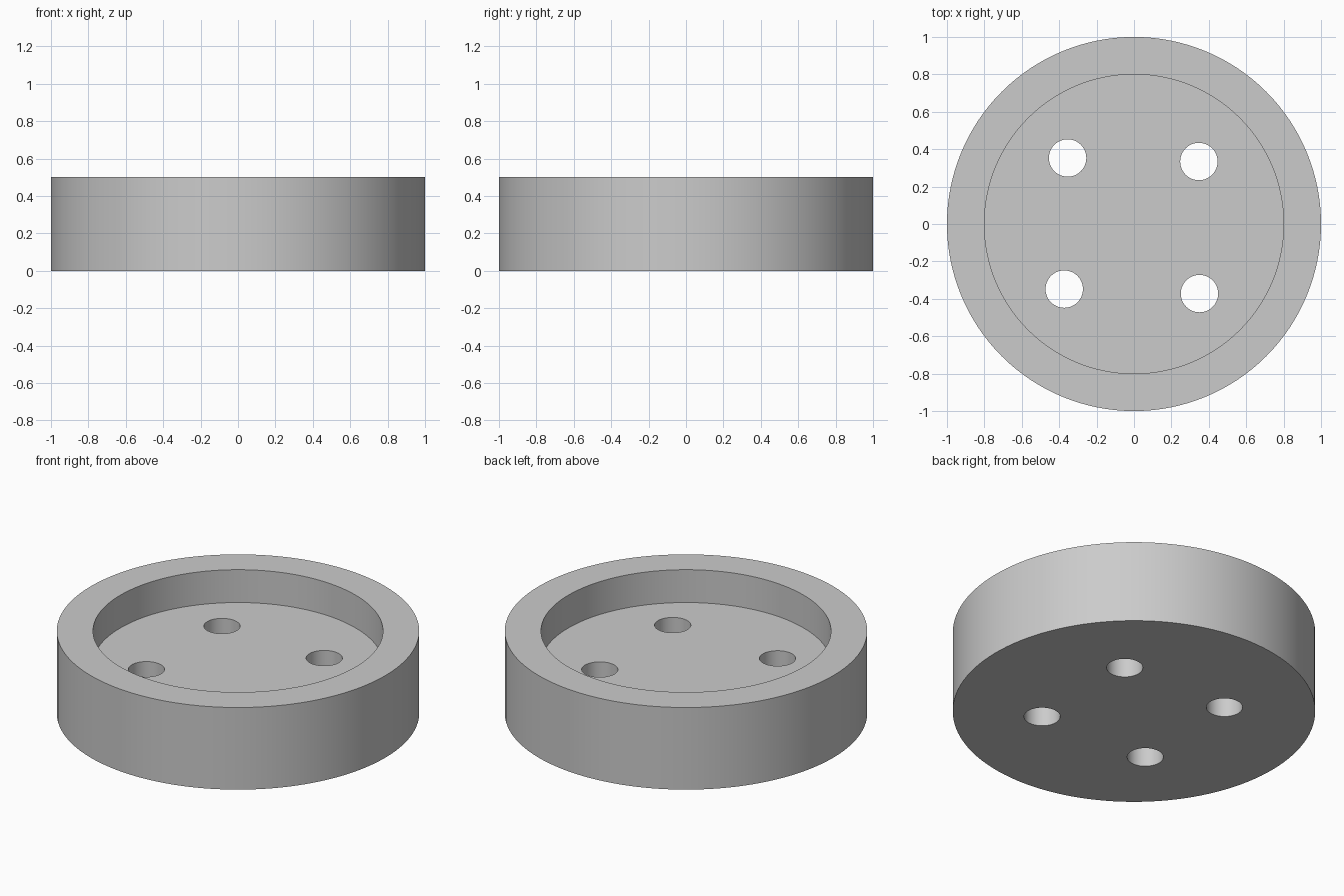
import bpy
import bmesh
import math

cube = bpy.data.objects.get("Cube")
if cube:
    bpy.data.objects.remove(cube, do_unlink=True)

RADIUS, HEIGHT = 1.0, 0.5
RECESS_RADIUS, FLOOR = 0.8, 0.3
HOLE_RADIUS = 0.1
HOLES = [(-0.355, 0.353), (0.347, 0.334), (-0.373, -0.348), (0.35, -0.372)]

grey = bpy.data.materials.new("light_grey")
grey.use_nodes = True
colour = (0.6, 0.6, 0.6, 1)
grey.diffuse_color = colour
grey.node_tree.nodes["Principled BSDF"].inputs["Base Color"].default_value = colour


def cylinder(name, radius, bottom, top, x=0, y=0, sides=128):
    bpy.ops.mesh.primitive_cylinder_add(
        vertices=sides, radius=radius, depth=top - bottom,
        location=(x, y, (top + bottom) / 2))
    obj = bpy.context.object
    obj.name = name
    obj.data.materials.append(grey)
    return obj


# Cup body: a solid disc whose top face is inset and sunk to form the recess
body = cylinder("round_tray", RADIUS, 0, HEIGHT)
bm = bmesh.new()
bm.from_mesh(body.data)
bm.faces.ensure_lookup_table()
top = max(bm.faces, key=lambda f: f.normal.z)
bmesh.ops.inset_region(bm, faces=[top], thickness=RADIUS - RECESS_RADIUS)
floor = bmesh.ops.extrude_discrete_faces(bm, faces=[top])["faces"][0]
bmesh.ops.translate(bm, verts=floor.verts, vec=(0, 0, FLOOR - HEIGHT))
bm.to_mesh(body.data)
bm.free()

# Four drilled holes through the floor
for i, (x, y) in enumerate(HOLES):
    cutter = cylinder(f"hole_cutter_{i + 1}", HOLE_RADIUS, -0.1, FLOOR + 0.1, x, y, 48)
    cutter.hide_render = True
    cutter.hide_set(True)
    cut = body.modifiers.new(f"hole_{i + 1}", "BOOLEAN")
    cut.operation = "DIFFERENCE"
    cut.solver = "EXACT"
    cut.object = cutter

# Apply the cuts, drop the cutters, then shade the round walls smooth
bpy.ops.object.select_all(action="DESELECT")
body.select_set(True)
bpy.context.view_layer.objects.active = body
for cut in list(body.modifiers):
    cutter = cut.object
    bpy.ops.object.modifier_apply(modifier=cut.name)
    bpy.data.objects.remove(cutter, do_unlink=True)
bpy.ops.object.shade_smooth_by_angle(angle=math.radians(30))
